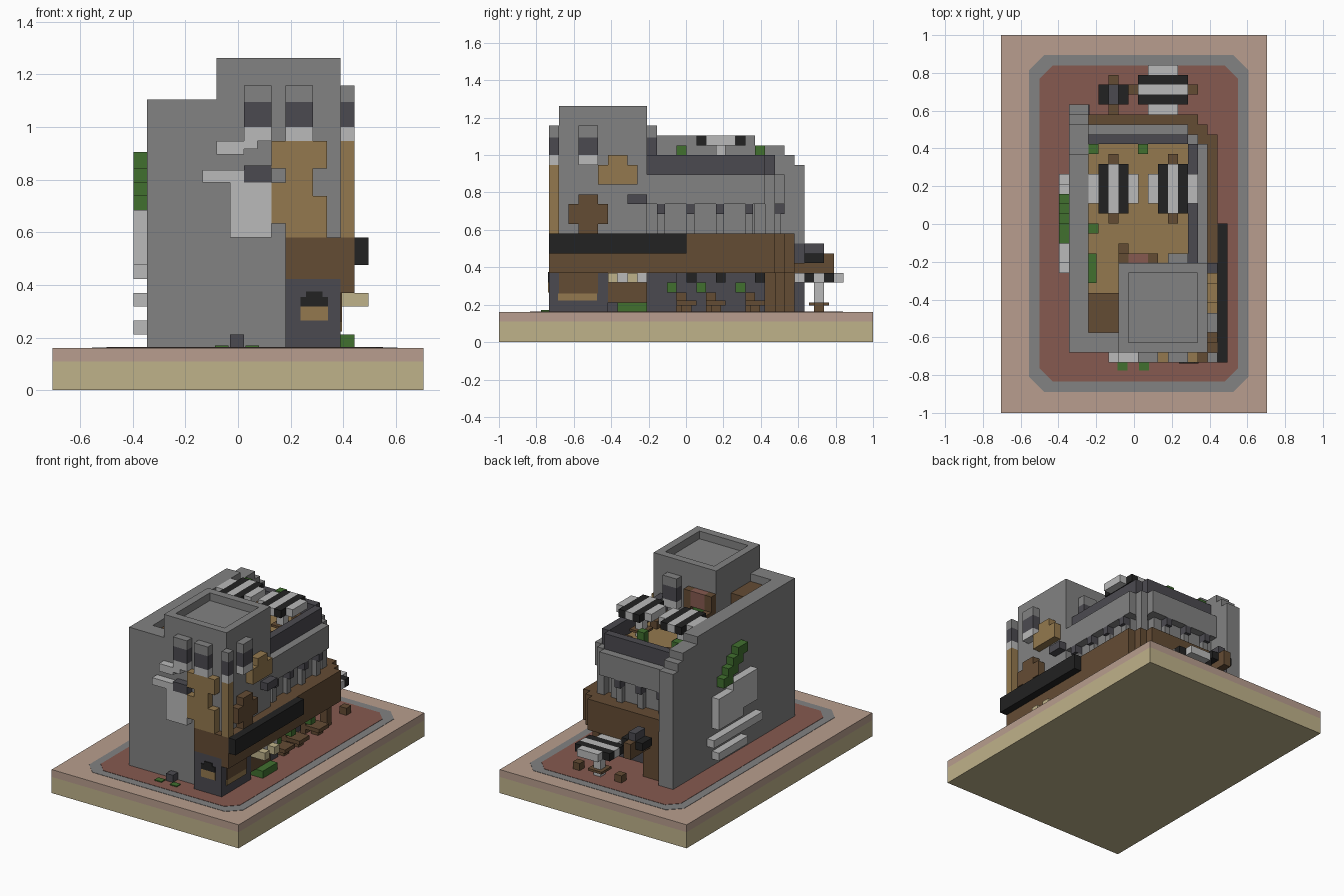
import bpy
import bmesh

if "Cube" in bpy.data.objects:
    bpy.data.objects.remove(bpy.data.objects["Cube"], do_unlink=True)

UNIT = 0.0525
ORIGIN = (-0.345, -0.68, 0.16)


def material(name, hex_code):
    srgb = [c / 255 for c in bytes.fromhex(hex_code)]
    color = [c / 12.92 if c < 0.04 else ((c + 0.055) / 1.055) ** 2.4 for c in srgb] + [1]
    mat = bpy.data.materials.new(name)
    mat.use_nodes = True
    mat.diffuse_color = color
    mat.node_tree.nodes["Principled BSDF"].inputs["Base Color"].default_value = color
    return mat


sand = material("sand", "bfb28a")
paving = material("pink_paving", "b89e8e")
red = material("red_brick", "865a50")
gray = material("stone_gray", "828282")
light = material("light_gray", "bababa")
dark = material("slate", "4b4a50")
black = material("black", "222222")
brown = material("brown_wood", "644c34")
tan = material("tan_wood", "94794e")
green = material("leaf_green", "41702f")


def prism(name, mat, outline, low, high):
    """Extrude a plan outline between two heights."""
    bm = bmesh.new()
    face = bm.faces.new([bm.verts.new((x, y, low)) for x, y in outline])
    top = bmesh.ops.extrude_face_region(bm, geom=[face])["geom"]
    verts = [v for v in top if isinstance(v, bmesh.types.BMVert)]
    bmesh.ops.translate(bm, verts=verts, vec=(0, 0, high - low))
    bmesh.ops.recalc_face_normals(bm, faces=bm.faces)
    mesh = bpy.data.meshes.new(name)
    bm.to_mesh(mesh)
    bm.free()
    mesh.materials.append(mat)
    obj = bpy.data.objects.new(name, mesh)
    bpy.context.collection.objects.link(obj)
    return obj


def box(name, mat, x, y, z):
    """Box given by grid cell ranges."""
    (a, b), (c, d), (e, f) = [[o + UNIT * v for v in r] for o, r in zip(ORIGIN, (x, y, z))]
    return prism(name, mat, [(a, c), (b, c), (b, d), (a, d)], e, f)


def stepped(name, mat, right, back, z, front=1):
    """Slab whose back right corner is cut in steps."""
    for n in range(3):
        box(name, mat, (2, right - n), (front, back - 2 + n), z)


def plate(name, mat, x, y, corner, high):
    """Thin ground plate with stepped, rounded corners."""
    (a, b), (c, d), s, t = x, y, corner, corner / 2
    outline = [(a + s, c), (b - s, c), (b - t, c + t), (b, c + s),
               (b, d - s), (b - t, d - t), (b - s, d), (a + s, d),
               (a + t, d - t), (a, d - s), (a, c + s), (a + t, c + t)]
    prism(name, mat, outline, ORIGIN[2], high)


def umbrella(name, x, y, top, floor, across=False):
    """Striped parasol on a pole, with stools at both ends."""
    def part(label, mat, u, v, z):
        u, v = (v, u) if across else (u, v)
        box(name + label, mat, (x + u[0], x + u[1]), (y + v[0], y + v[1]), z)
    layer = (top - 1, top)
    for n, mat in enumerate((black, light, black)):
        part("_stripe", mat, (n, n + 1), (0, 5), layer)
    for n in (-1, 3):
        part("_flap", light, (n, n + 1), (1, 4), layer)
    part("_pole", light, (1, 2), (2, 3), (floor, top - 1))
    part("_table", brown, (0.5, 2.5), (1.5, 3.5), (floor + 0.7, floor + 1))
    for n in (-1, 5):
        part("_stool", brown, (1, 2), (n, n + 1), (floor, floor + 1))


# Ground slab and paving
corners = [(-0.705, -1), (0.705, -1), (0.705, 1), (-0.705, 1)]
prism("ground_base", sand, corners, 0, 0.11)
prism("pavement", paving, corners, 0.11, 0.16)
plate("kerb", gray, (-0.555, 0.605), (-0.89, 0.895), 0.08, 0.162)
plate("brick_yard", red, (-0.5, 0.55), (-0.835, 0.84), 0.07, 0.164)

# Side wall, stepping down to the back
for y, top in (((0, 20), 18), ((20, 23), 17), ((23, 24), 16), ((24, 25), 15)):
    box("side_wall", gray, (0, 2), y, (0, top))
box("front_wall", gray, (2, 10), (0, 2), (0, 18))

# Ground floor
box("shop_core", dark, (2, 11), (2, 21), (0, 4))
box("shop_pier", dark, (11, 13), (9, 12), (0, 4))
box("corner_shop", dark, (10, 14), (-1, 5), (0, 5))
box("back_wall", brown, (2, 5), (21, 24), (0, 4))
box("back_post", brown, (12, 13), (22, 23), (0, 4))
box("wall_plinth", dark, (2, 2.1), (24, 25), (0, 7))

# Wooden band and awning over the shop
stepped("shop_band", brown, 15, 24, (4, 8))
box("band_front", brown, (10, 15), (-1, 1), (5, 8))
box("band_corner", brown, (14, 15), (-1, 1), (4, 5))
box("awning", black, (15, 16), (-1, 13), (6, 8))

# Corner shop windows
box("front_window_sill", tan, (11.1, 13.1), (-1.1, -1), (2, 3))
box("front_window_glass", black, (11.1, 13.1), (-1.1, -1), (3, 3.7))
box("front_window_arch", black, (11.5, 12.7), (-1.1, -1), (3.7, 4.1))
box("side_window_sill", tan, (14, 14.1), (-0.1, 3.9), (1.2, 1.9))
box("side_window_glass", brown, (14, 14.1), (0, 4), (1.9, 4))

# Upper floor with ledge and rail
stepped("upper_wall", gray, 13, 22, (8, 11))
stepped("ledge", gray, 14, 23, (11, 13), 9)
box("side_parapet", gray, (13, 14), (9, 21), (13, 14))
box("back_parapet", gray, (2, 12), (22, 23), (13, 14))
box("parapet_corner", gray, (12, 13), (21, 22), (13, 14))
box("side_rail", dark, (12, 13), (9, 21), (13, 16))
box("back_rail", dark, (2, 12), (21, 22), (13, 16))
box("terrace_floor", tan, (2, 12), (6, 21), (13, 14))
for y in (10, 13, 16, 19):
    box("side_column", gray, (13, 13.6), (y, y + 0.8), (8, 10))
    box("side_corbel", dark, (13, 14), (y, y + 0.8), (10, 11))
for x in (3, 6, 9):
    box("back_column", gray, (x, x + 0.8), (22, 22.6), (8, 10))
    box("back_corbel", dark, (x, x + 0.8), (22, 23), (10, 11))
box("corner_column", gray, (12, 13), (21, 22), (8, 11))

# Tower with sunken roof
box("tower", gray, (5, 14), (0, 9), (8, 20))
for y in ((0, 1), (8, 9)):
    box("tower_rim", gray, (5, 14), y, (20, 21))
for x in ((5, 6), (13, 14)):
    box("tower_rim", gray, x, (1, 8), (20, 21))
box("hatch_roof", brown, (2, 5), (2, 6), (13, 17))

# Tower windows: sill, glass and lintel
layers = (("sill", light, (15, 16)), ("glass", dark, (16, 17.8)), ("lintel", gray, (17.8, 19)))
for label, mat, z in layers:
    for x in (7, 10):
        box("front_window_" + label, mat, (x, x + 2), (-1, 0), z)
    box("side_window_" + label, mat, (14, 15), (2, 4), z)
    box("back_window_" + label, mat, (10, 12), (9, 10), z)

# Terrace door
for x in (5, 8):
    box("door_jamb", brown, (x, x + 1), (9, 10), (14, 18))
box("door_leaf", green, (6, 8), (9, 9.5), (14, 16))
box("door_head", red, (6, 8), (9, 10), (16, 18))
box("terrace_post", brown, (5, 6), (10, 11), (14, 16))

# Relief on the tower front
box("plaster_main", light, (6, 9), (-1, 0), (8, 12))
box("plaster_arm", light, (4, 7), (-1, 0), (12, 12.9))
box("arch_niche", dark, (7, 9), (-1, 0), (12, 13.2))
box("plaster_step", light, (5, 7), (-1, 0), (14, 15))
box("plaster_under_sill", light, (7, 8), (-1, 0), (14.4, 15))
box("upper_panel", tan, (9, 13), (-1, 0), (13, 15))
box("upper_panel_foot", tan, (10, 12), (-1, 0), (12, 13))
box("lower_panel", tan, (9, 13), (-1, 0), (9, 11))
box("lower_panel_foot", tan, (10, 13), (-1, 0), (8, 9))
box("lower_panel_head", tan, (9, 12), (-1, 0), (11, 12))

# Relief on the tower side
box("side_panel", tan, (14, 15), (4, 8), (13, 15))
box("side_panel_head", tan, (14, 15), (5, 7), (15, 16))
box("side_niche", dark, (14, 15), (7, 9), (11, 12))
box("front_edge_panel", tan, (14, 15), (-1, 0), (8, 9))
box("side_cross", brown, (14, 15), (1, 5), (9, 11))
box("side_cross_upright", brown, (14, 15), (2, 4), (8, 12))
for label, mat, z in (("foot", tan, (8, 15)),) + layers:
    box("corner_window_" + label, mat, (14, 15), (-1, 0), z)

# Outer wall ornaments
box("long_bar", light, (-1, 0), (8, 18), (3, 4))
box("short_bar", light, (-1, 0), (11, 17), (1, 2))
box("wall_panel", light, (-1, 0), (9, 17), (6, 9))
box("wall_panel_foot", light, (-1, 0), (12, 17), (5, 6))
box("wall_panel_head", light, (-1, 0), (9, 14), (9, 10))
for n in range(4):
    box("climbing_vine", green, (-1, 0), (14 - n, 16 - n), (10 + n, 11.2 + n))

# Parasols on the terrace and behind the shop
umbrella("terrace_umbrella", 3, 14, 18, 14)
umbrella("terrace_umbrella", 9, 14, 18, 14)
umbrella("yard_umbrella", 7, 25, 4, 0, across=True)

# Terrace plants
for x, y in ((2, 20), (7, 20), (2, 12)):
    box("terrace_plant", green, (x, x + 1), (y, y + 1), (14, 17))
box("terrace_hedge", green, (2, 2.8), (7, 10), (14, 15))

# Hanging lantern on the back
box("lantern_bracket", brown, (4, 5), (24, 28), (4, 5))
box("lantern_tip", brown, (4, 5), (27, 28), (5, 6))
box("lantern", dark, (4, 5), (25, 27), (5, 7))
for x in (3, 5):
    box("lantern_side", black, (x, x + 1), (25, 27), (5, 6))

# Market stall and sheltered seating under the band
for y in (5, 7):
    box("stall_shade", sand, (14, 16), (y, y + 1), (3, 4))
    box("stall_shade_gap", light, (14, 15), (y + 1, y + 2), (3, 4))
box("stall_counter", brown, (12, 14), (5, 9), (1, 3))
box("stall_greens", green, (12, 15), (6, 9), (0, 1))
for y in (12, 15, 19):
    box("seat_table", brown, (12, 14), (y, y + 2), (0.7, 1.2))
    box("seat_leg", brown, (12.5, 13.5), (y + 0.5, y + 1.5), (0, 0.7))
    box("seat_back", brown, (11.3, 12), (y, y + 1), (0, 2))
    box("hanging_plant", green, (12.5, 13.5), (y - 1, y), (2, 3))
    box("hanging_lamp", black, (12.5, 13.5), (y + 1, y + 2), (3, 4))

# Small things by the front wall
box("front_vent", dark, (6, 7), (-1, 0), (0, 1))
for x in (4.9, 7.1):
    box("front_bush", green, (x, x + 1), (-1.8, -1), (0, 0.2))
